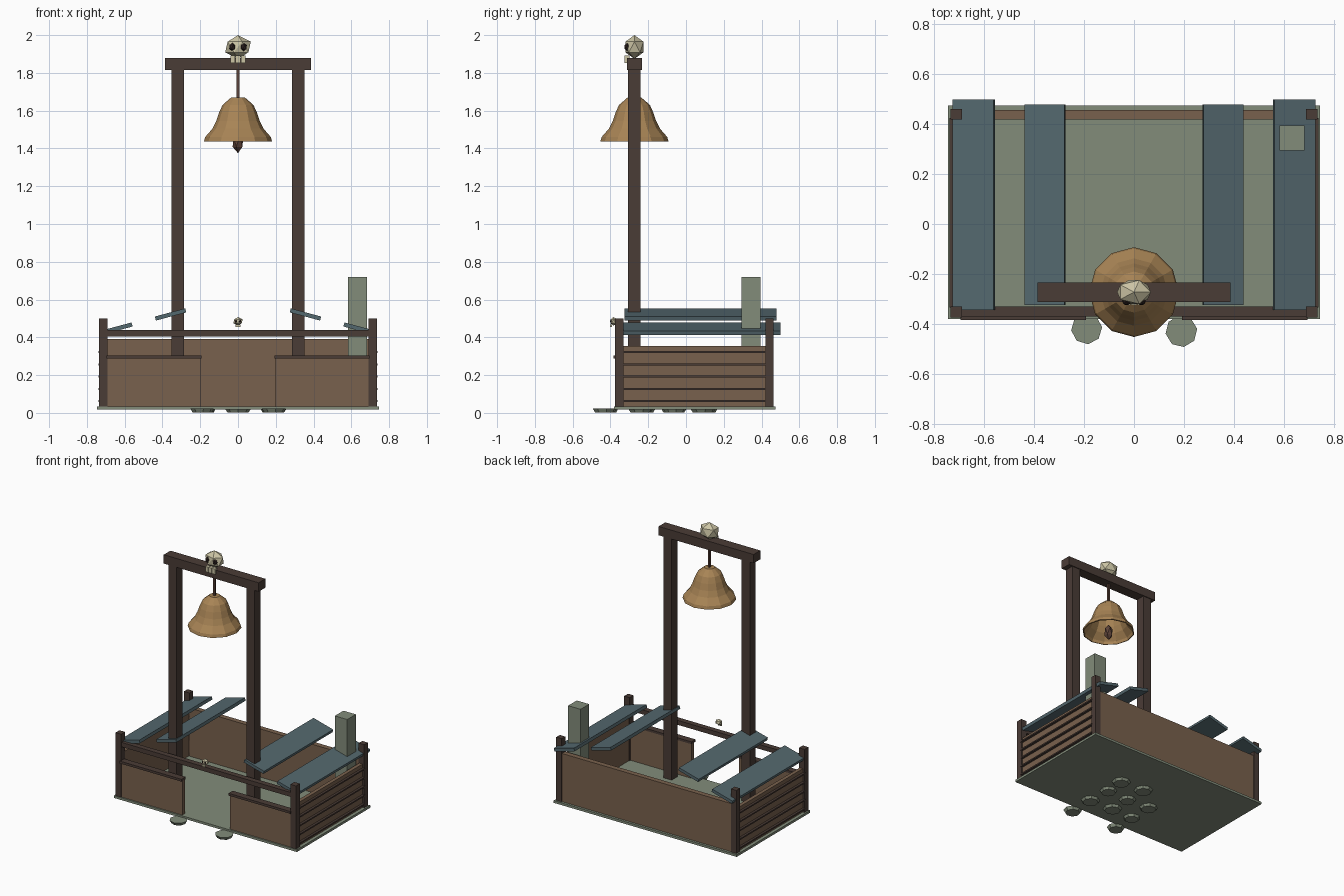
import bpy, bmesh, math, random
from mathutils import Matrix, Vector

if "Cube" in bpy.data.objects:
    bpy.data.objects.remove(bpy.data.objects["Cube"])

random.seed(4)


def mat(name, r, g, b):
    m = bpy.data.materials.new(name)
    lin = [((c / 255 + 0.055) / 1.055) ** 2.4 for c in (r, g, b)]
    m.diffuse_color = (*lin, 1)
    m.use_nodes = True
    m.node_tree.nodes["Principled BSDF"].inputs["Base Color"].default_value = m.diffuse_color
    return m


DARK = mat("dark_wood", 74, 60, 54)
BROWN = mat("brown_boards", 121, 97, 77)
TEAL = mat("weathered_teal", 84, 104, 110)
SAGE = mat("sage_stone", 130, 140, 122)
BRONZE = mat("bronze", 168, 132, 85)
BONE = mat("bone", 204, 197, 165)
SOCKET = mat("dark_socket", 48, 36, 34)
RUST = mat("rusty_iron", 92, 66, 56)


def finish(name, bm, material):
    bmesh.ops.recalc_face_normals(bm, faces=bm.faces)
    me = bpy.data.meshes.new(name)
    bm.to_mesh(me)
    bm.free()
    me.materials.append(material)
    ob = bpy.data.objects.new(name, me)
    bpy.context.collection.objects.link(ob)
    return ob


def box(name, x, y, z, material, tilt=0):
    """Box from (min, max) ranges, optionally tilted about y."""
    lo, hi = Vector((x[0], y[0], z[0])), Vector((x[1], y[1], z[1]))
    bm = bmesh.new()
    bmesh.ops.create_cube(bm, size=1)
    bmesh.ops.transform(bm, verts=bm.verts, matrix=Matrix.Translation((lo + hi) / 2)
                        @ Matrix.Rotation(tilt, 4, 'Y') @ Matrix.Diagonal((*(hi - lo), 1)))
    return finish(name, bm, material)


def ball(name, center, radii, material):
    bm = bmesh.new()
    bmesh.ops.create_icosphere(bm, subdivisions=1, radius=1)
    bmesh.ops.transform(bm, verts=bm.verts, matrix=Matrix.Translation(center)
                        @ Matrix.Diagonal((*radii, 1)))
    return finish(name, bm, material)


def both(s, a, b):
    """Range a..b mirrored to side s."""
    return tuple(sorted((s * a, s * b)))


# Floor slab and flat stepping stones
box("floor_slab", (-.746, .746), (-.38, .475), (.018, .035), SAGE)
stones = [(-.19, -.42), (.19, -.43), (-.18, -.24), (0, -.23), (.19, -.24),
          (-.18, -.06), (0, -.07), (.18, -.06), (0, .1), (.19, .09)]
for x, y in stones:
    bm = bmesh.new()
    r = random.uniform(.06, .07)
    bmesh.ops.create_cone(bm, cap_ends=True, segments=8, radius1=r * .8, radius2=r, depth=.022)
    bmesh.ops.transform(bm, verts=bm.verts, matrix=Matrix.Translation((x, y, .012))
                        @ Matrix.Rotation(random.uniform(0, 1), 4, 'Z'))
    finish("stepping_stone", bm, SAGE)

# Enclosure walls, posts and rail
box("back_wall", (-.7, .7), (.42, .458), (.035, .39), BROWN)
box("front_rail", (-.7, .7), (-.37, -.33), (.405, .438), DARK)
for s in (-1, 1):
    for y in ((-.375, -.33), (.42, .462)):
        box("corner_post", both(s, .69, .735), y, (.035, .5), DARK)
    box("side_wall", both(s, .695, .722), (-.335, .425), (.035, .355), BROWN)
    for i in range(5):
        z = .062 + i * .065
        box("side_batten", both(s, .71, .739), (-.335, .425), (z - .005, z + .005), DARK)
    box("front_wall", both(s, .195, .695), (-.37, -.34), (.035, .29), BROWN)
    box("front_wall_cap", both(s, .192, .695), (-.385, -.337), (.288, .305), DARK)

    # Loose roof planks sloping down and outwards
    tilt = s * math.radians(15)
    box("inner_plank", (s * .357 - .083, s * .357 + .083), (-.325, .48), (.51, .532), TEAL, tilt)
    box("outer_plank", (s * .643 - .085, s * .643 + .085), (-.345, .5), (.435, .457), TEAL, tilt)

    # Bell frame uprights
    box("bell_frame_post", both(s, .285, .352), (-.308, -.24), (.035, 1.82), DARK)

box("bell_frame_beam", (-.387, .387), (-.312, -.234), (1.815, 1.88), DARK)
box("stone_pillar", (.583, .684), (.295, .395), (.035, .72), SAGE)

# Bell: lathed open profile, thickened
profile = [(0, 1.67), (.036, 1.67), (.082, 1.63), (.1, 1.59), (.115, 1.545),
           (.135, 1.505), (.174, 1.46), (.18, 1.438)]
bm = bmesh.new()
vs = [bm.verts.new((r, 0, z)) for r, z in profile]
es = [bm.edges.new(p) for p in zip(vs, vs[1:])]
bmesh.ops.spin(bm, geom=vs + es, cent=(0, 0, 0), axis=(0, 0, 1), angle=math.tau, steps=12)
bmesh.ops.remove_doubles(bm, verts=bm.verts, dist=.0005)
bmesh.ops.translate(bm, verts=bm.verts, vec=(0, -.273, 0))
bell = finish("bell", bm, BRONZE)
shell = bell.modifiers.new("thickness", 'SOLIDIFY')
shell.thickness = .008
shell.offset = -1 if bell.data.polygons[0].normal.z > 0 else 1

box("bell_hanger", (-.007, .007), (-.28, -.266), (1.66, 1.82), RUST)
ball("bell_clapper", (0, -.273, 1.435), (.032, .032, .06), RUST)


# Skull ornaments: faceted head, eye sockets and teeth
def skull(prefix, x, y, z, k):
    ball(prefix + "_head", (x, y, z), (.076 * k, .056 * k, .063 * k), BONE)
    for s in (-1, 1):
        ball(prefix + "_eye", (x + s * .03 * k, y - .037 * k, z),
             (.019 * k, .017 * k, .023 * k), SOCKET)
    for i in (-1, 0, 1):
        cx = x + i * .027 * k
        box(prefix + "_tooth", (cx - .012 * k, cx + .012 * k), (y - .052 * k, y - .025 * k),
            (z - .084 * k, z - .045 * k), BONE)


skull("beam_skull", 0, -.273, 1.937, 1)
skull("rail_skull", 0, -.383, .485, .36)
